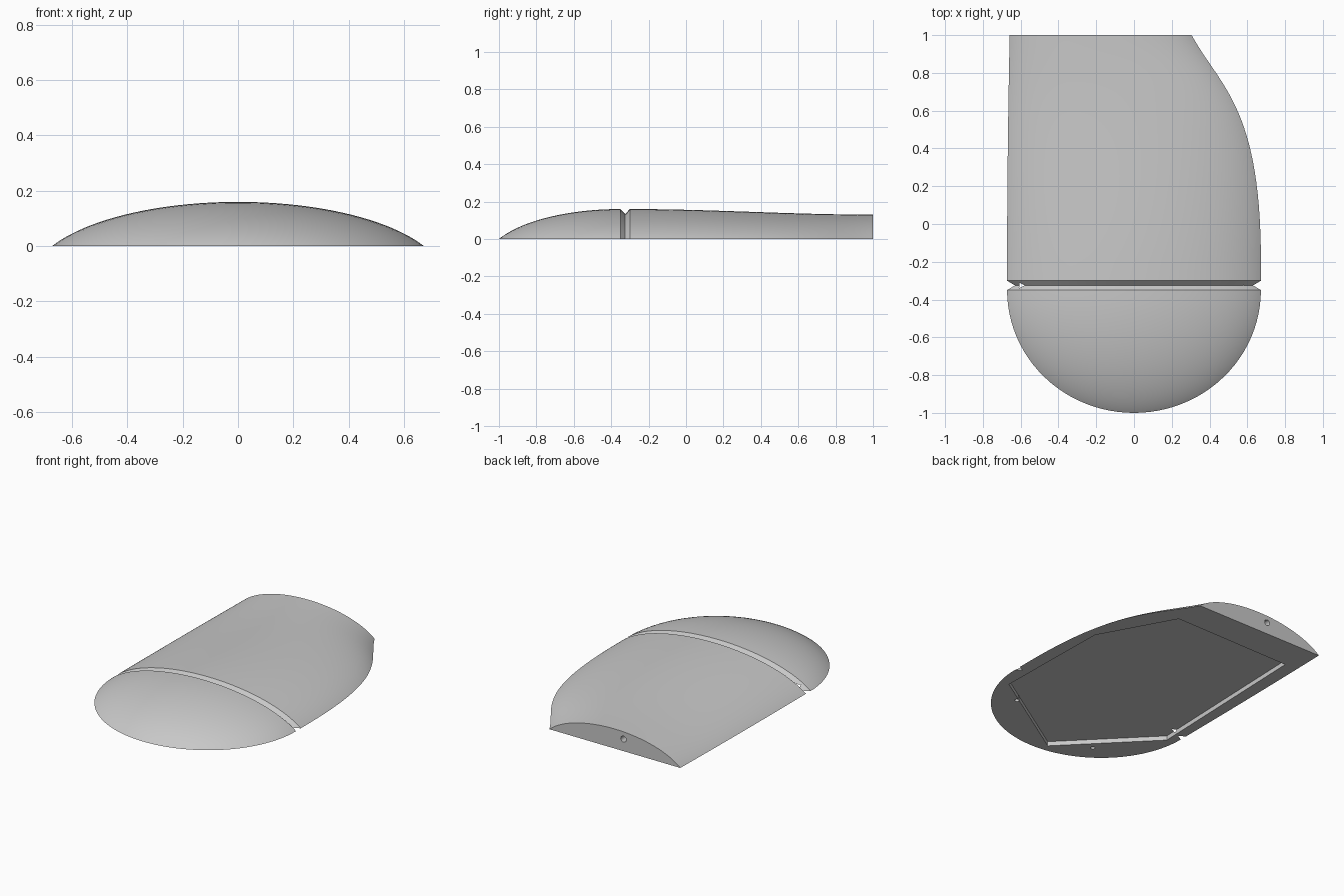
import bpy
import bmesh
import math
from mathutils import Matrix, Vector
from mathutils.geometry import interpolate_bezier

if "Cube" in bpy.data.objects:
    bpy.data.objects.remove(bpy.data.objects["Cube"])

grey = bpy.data.materials.new("plain grey")
grey.use_nodes = True
grey.diffuse_color = (0.58, 0.58, 0.58, 1)
grey.node_tree.nodes["Principled BSDF"].inputs["Base Color"].default_value = (0.58, 0.58, 0.58, 1)

HALF, TOP, SHOULDER = 0.672, 0.16, -0.35
COLUMNS = 48


def arch(r):
    """Height of the shallow arch, 1 at the middle and 0 at the rim."""
    s = 0.9
    low = math.sqrt(1 - s * s)
    return (math.sqrt(1 - (s * min(abs(r), 1)) ** 2) - low) / (1 - low)


def make_object(name, bm):
    bmesh.ops.recalc_face_normals(bm, faces=bm.faces)
    mesh = bpy.data.meshes.new(name)
    bm.to_mesh(mesh)
    bm.free()
    mesh.materials.append(grey)
    obj = bpy.data.objects.new(name, mesh)
    bpy.context.collection.objects.link(obj)
    return obj


def section(y, left, right, height, reach=0.0):
    """One cross-section; reach is how far forward it lies on the round nose."""
    points = []
    for i in range(COLUMNS + 1):
        u = -math.cos(math.pi * i / COLUMNS)
        r = math.hypot(u * math.sqrt(1 - reach ** 2), reach)
        x = (left + right) / 2 + u * (right - left) / 2
        points.append((x, y, height * arch(r)))
    return points


# Rounded nose
rows = []
for i in range(24, -1, -1):
    a = math.pi / 2 * i / 24
    w = HALF * math.cos(a)
    rows.append(section(SHOULDER - 0.65 * math.sin(a), -w, w, TOP, math.sin(a)))

# V groove between nose and body
rows.append(section(-0.325, -0.63, 0.63, 0.134))
rows.append(section(-0.3, -HALF, HALF, TOP))

# Body with one straight side and one side curving in
side = interpolate_bezier(Vector((HALF, -0.2)), Vector((HALF, 0.62)),
                          Vector((0.46, 0.72)), Vector((0.305, 1)), 30)
for p in side:
    t = (p.y + 0.3) / 1.3
    height = TOP - 0.03 * t * t * (3 - 2 * t)
    rows.append(section(p.y, -HALF + 0.014 * t * t, p.x, height))

bm = bmesh.new()
grid = [[bm.verts.new(p) for p in row] for row in rows]
for a, b in zip(grid, grid[1:]):
    for i in range(COLUMNS):
        bm.faces.new((a[i], a[i + 1], b[i + 1], b[i]))
    bm.faces.new((a[0], b[0], b[-1], a[-1]))
bm.faces.new(grid[-1])
bmesh.ops.remove_doubles(bm, verts=bm.verts, dist=0.0001)
bmesh.ops.dissolve_degenerate(bm, edges=bm.edges, dist=0.0001)
shell = make_object("shell", bm)

# Shallow pocket in the underside
cutters = []
bm = bmesh.new()
outline = [(-0.57, 0.78), (0.3, 0.79), (0.57, 0.3),
           (0.585, -0.51), (-0.09, -0.94), (-0.61, -0.41)]
face = bm.faces.new([bm.verts.new((x, y, -0.05)) for x, y in outline])
lifted = bmesh.ops.extrude_face_region(bm, geom=[face])["geom"]
bmesh.ops.translate(bm, vec=(0, 0, 0.08),
                    verts=[v for v in lifted if isinstance(v, bmesh.types.BMVert)])
cutters.append(make_object("pocket_cutter", bm))


# Small round holes: one in the back, two underneath
def hole(name, place, radius, depth, turn):
    bm = bmesh.new()
    bmesh.ops.create_cone(bm, cap_ends=True, segments=20, radius1=radius, radius2=radius,
                          depth=depth, matrix=Matrix.Translation(place) @ Matrix.Rotation(turn, 4, "X"))
    cutters.append(make_object(name, bm))


hole("back_hole_cutter", (-0.24, 1, 0.08), 0.02, 0.2, math.pi / 2)
hole("left_hole_cutter", (0.42, -0.63, 0), 0.014, 0.07, 0)
hole("right_hole_cutter", (-0.32, -0.78, 0), 0.014, 0.05, 0)

bpy.context.view_layer.objects.active = shell
for cutter in cutters:
    cutter.hide_render = True
    mod = shell.modifiers.new(cutter.name, "BOOLEAN")
    mod.operation = "DIFFERENCE"
    mod.solver = "EXACT"
    mod.object = cutter
    bpy.ops.object.modifier_apply(modifier=mod.name)
    bpy.data.objects.remove(cutter)

bpy.ops.object.select_all(action="DESELECT")
shell.select_set(True)
bpy.ops.object.shade_smooth_by_angle(angle=math.radians(25))
